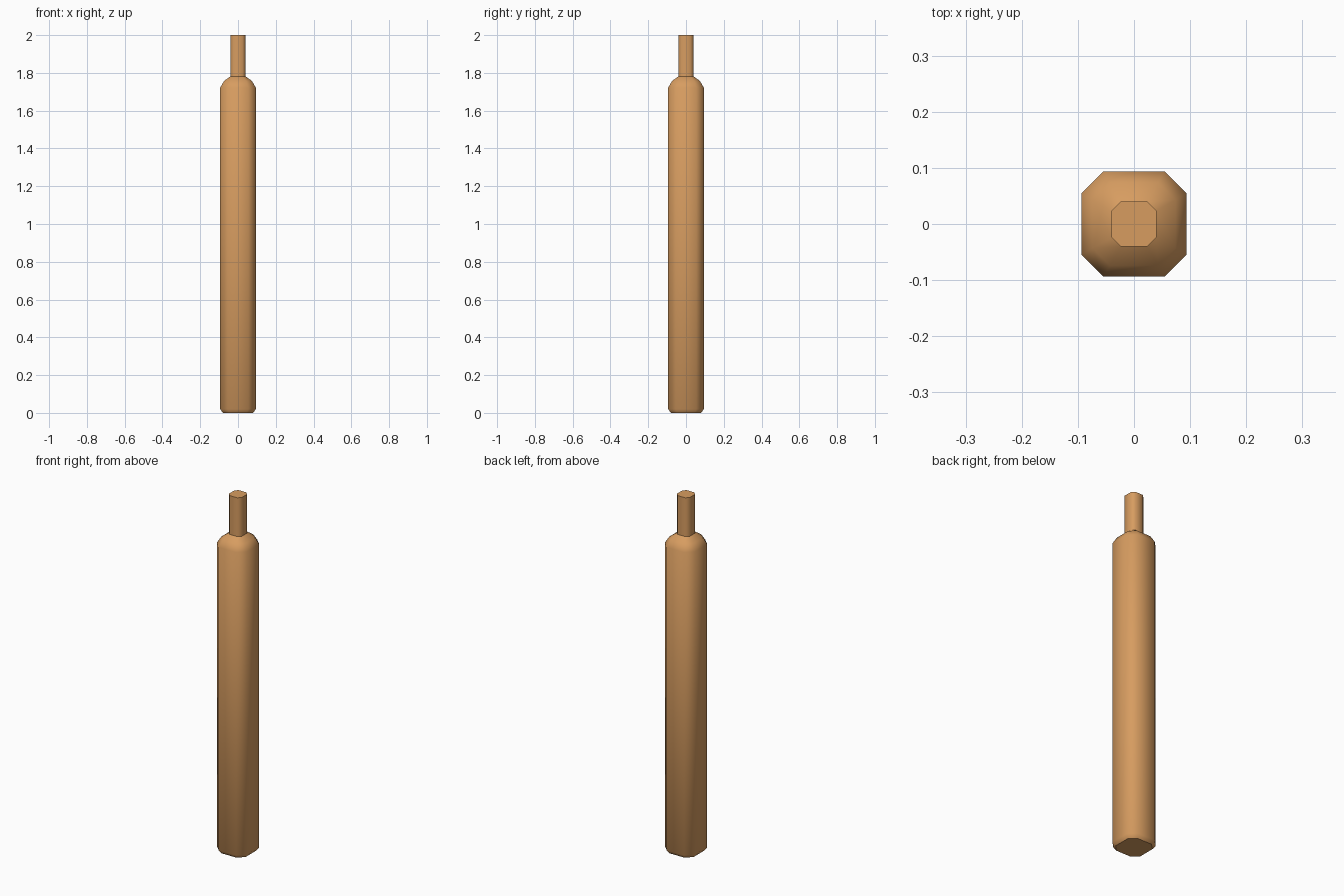
import bpy, bmesh, math

if "Cube" in bpy.data.objects:
    bpy.data.objects.remove(bpy.data.objects["Cube"])

wood = bpy.data.materials.new("tan_wood")
wood.diffuse_color = (0.68, 0.335, 0.118, 1)
wood.use_nodes = True
wood.node_tree.nodes["Principled BSDF"].inputs["Base Color"].default_value = wood.diffuse_color


def ring(bm, z, half, flat):
    """Square cross-section with cut corners."""
    pts = [(half, -flat), (half, flat), (flat, half), (-flat, half),
           (-half, flat), (-half, -flat), (-flat, -half), (flat, -half)]
    return [bm.verts.new((x, y, z)) for x, y in pts]


# height, half width, half length of the flat side
profile = [(0.0, 0.080, 0.046), (0.02, 0.094, 0.054), (1.722, 0.094, 0.054),
           (1.757, 0.074, 0.043), (1.782, 0.040, 0.024), (2.0, 0.040, 0.024)]

# Post with bevelled foot, shoulder and peg, capped at both ends
bm = bmesh.new()
rings = [ring(bm, *p) for p in profile]
for a, b in zip(rings, rings[1:]):
    for i in range(8):
        j = (i + 1) % 8
        bm.faces.new((a[i], a[j], b[j], b[i]))
bm.faces.new(rings[0][::-1])
bm.faces.new(rings[-1])
bmesh.ops.recalc_face_normals(bm, faces=bm.faces[:])

mesh = bpy.data.meshes.new("post")
bm.to_mesh(mesh)
bm.free()
mesh.materials.append(wood)
post = bpy.data.objects.new("post", mesh)
bpy.context.collection.objects.link(post)

# Smooth sides, crisp ends
bpy.context.view_layer.objects.active = post
post.select_set(True)
bpy.ops.object.shade_smooth_by_angle(angle=math.radians(50))
